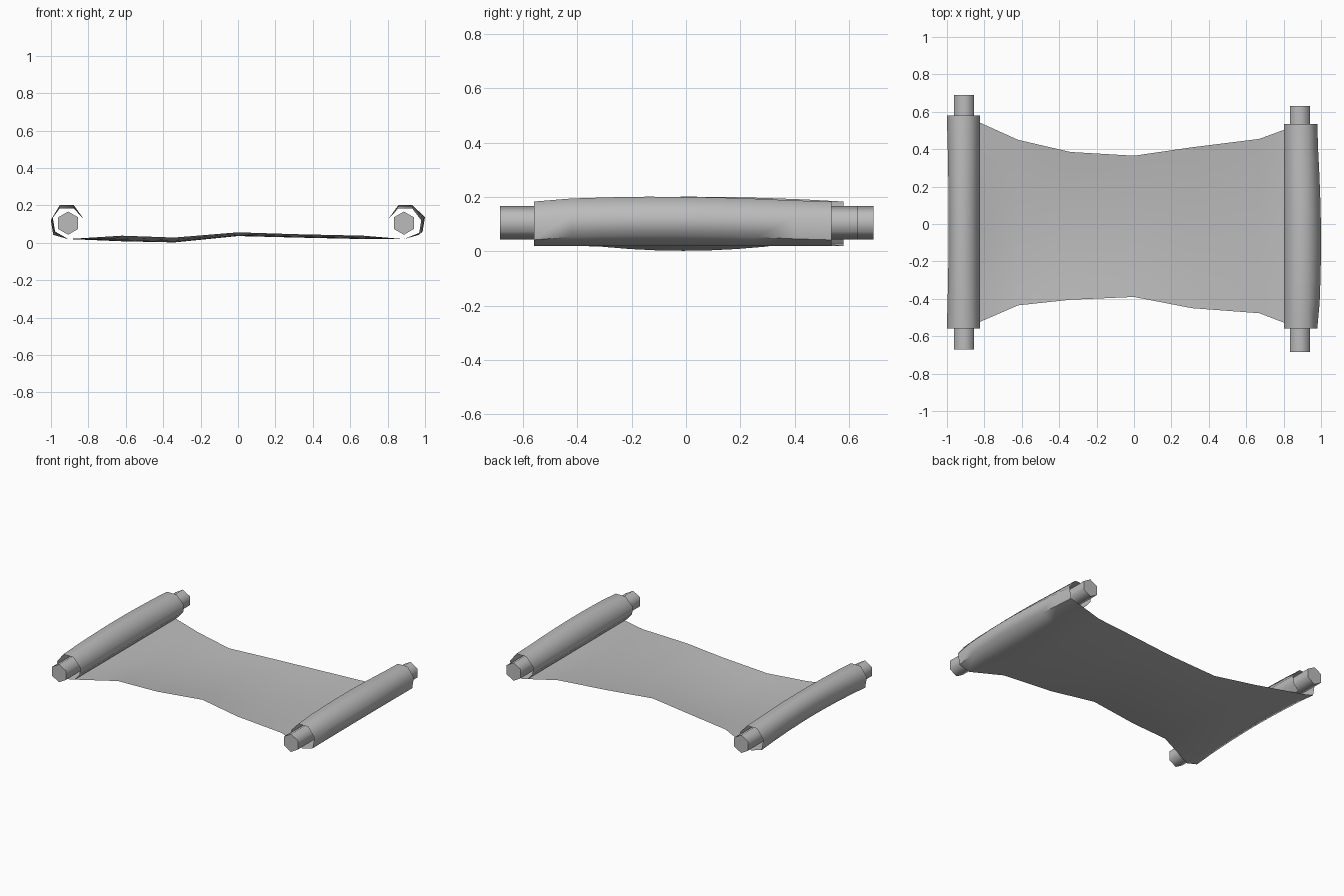
import bpy, bmesh, math

cube = bpy.data.objects.get("Cube")
if cube:
    bpy.data.objects.remove(cube)

grey = bpy.data.materials.new("plain_grey")
grey.use_nodes = True
grey.diffuse_color = (0.5, 0.5, 0.5, 1)
grey.node_tree.nodes["Principled BSDF"].inputs["Base Color"].default_value = (0.5, 0.5, 0.5, 1)


def finish(name, bm, angle):
    mesh = bpy.data.meshes.new(name)
    bm.to_mesh(mesh)
    bm.free()
    mesh.materials.append(grey)
    obj = bpy.data.objects.new(name, mesh)
    bpy.context.collection.objects.link(obj)
    bpy.ops.object.select_all(action='DESELECT')
    bpy.context.view_layer.objects.active = obj
    obj.select_set(True)
    bpy.ops.object.shade_smooth_by_angle(angle=math.radians(angle))


def rod(name, x, front, back):
    """Six-sided wooden rod lying along y."""
    bm = bmesh.new()
    rings = []
    for y in (front, back):
        rings.append([bm.verts.new((x + 0.062 * math.sin(i * math.pi / 3), y,
                                    0.105 + 0.062 * math.cos(i * math.pi / 3)))
                      for i in range(6)])
    for i in range(6):
        j = (i + 1) % 6
        bm.faces.new((rings[0][i], rings[0][j], rings[1][j], rings[1][i]))
    for ring in rings:
        bm.faces.new(ring)
    bmesh.ops.recalc_face_normals(bm, faces=bm.faces)
    finish(name, bm, 62)


# Curl of the paper: distance outward from the rod axis, height
CURL = [(0, 0.02), (0.08, 0.042), (0.093, 0.12), (0.045, 0.183), (-0.03, 0.183),
        (-0.085, 0.125), (-0.08, 0.075), (-0.04, 0.028)]
# Open sheet: x, front y, back y, height at the middle, height at the edges
SHEET = [(-0.62, -0.435, 0.45, 0.008, 0.038), (-0.34, -0.405, 0.385, 0.002, 0.028),
         (0, -0.39, 0.365, 0.036, 0.056), (0.31, -0.45, 0.41, 0.028, 0.046),
         (0.67, -0.477, 0.455, 0.02, 0.038)]
ROWS = 8


def curl_lines(axis, side, front, back, bulge, centre):
    """Lengthwise lines of one roll, swelling gently near its centre."""
    lines = []
    for u, z in CURL:
        line = []
        for r in range(ROWS + 1):
            t = 2 * r / ROWS - 1
            swell = math.cos(min(abs(t - centre) * 1.5, 1.5 * math.pi))
            swell = max(swell, -0.3) if abs(t) < 1 else 0
            du = bulge * swell if u > 0.05 else 0
            dz = 0.018 * swell if z > 0.03 and u > -0.05 else 0
            line.append((axis + side * (u + du), front + (back - front) * r / ROWS, z + dz))
        lines.append(line)
    return lines


# Paper: left curl, open sheet, right curl in one continuous surface
lines = curl_lines(-0.908, -1, -0.56, 0.58, -0.01, 0)[::-1]
for x, front, back, middle, edge in SHEET:
    lines.append([(x, front + (back - front) * r / ROWS,
                   middle + (edge - middle) * (2 * r / ROWS - 1) ** 2)
                  for r in range(ROWS + 1)])
lines += curl_lines(0.887, 1, -0.56, 0.535, 0.02, -0.15)

bm = bmesh.new()
grid = [[bm.verts.new(p) for p in line] for line in lines]
for a, b in zip(grid, grid[1:]):
    for r in range(ROWS):
        bm.faces.new((a[r], a[r + 1], b[r + 1], b[r]))
bmesh.ops.reverse_faces(bm, faces=bm.faces)
# Turn the paper so its outer side faces away from the rods
if sum(f.normal.z for f in bm.faces) > 0:
    bmesh.ops.reverse_faces(bm, faces=bm.faces)
finish("paper_sheet", bm, 62)

rod("left_rod", 0.887, -0.685, 0.63)
rod("right_rod", -0.908, -0.672, 0.69)
